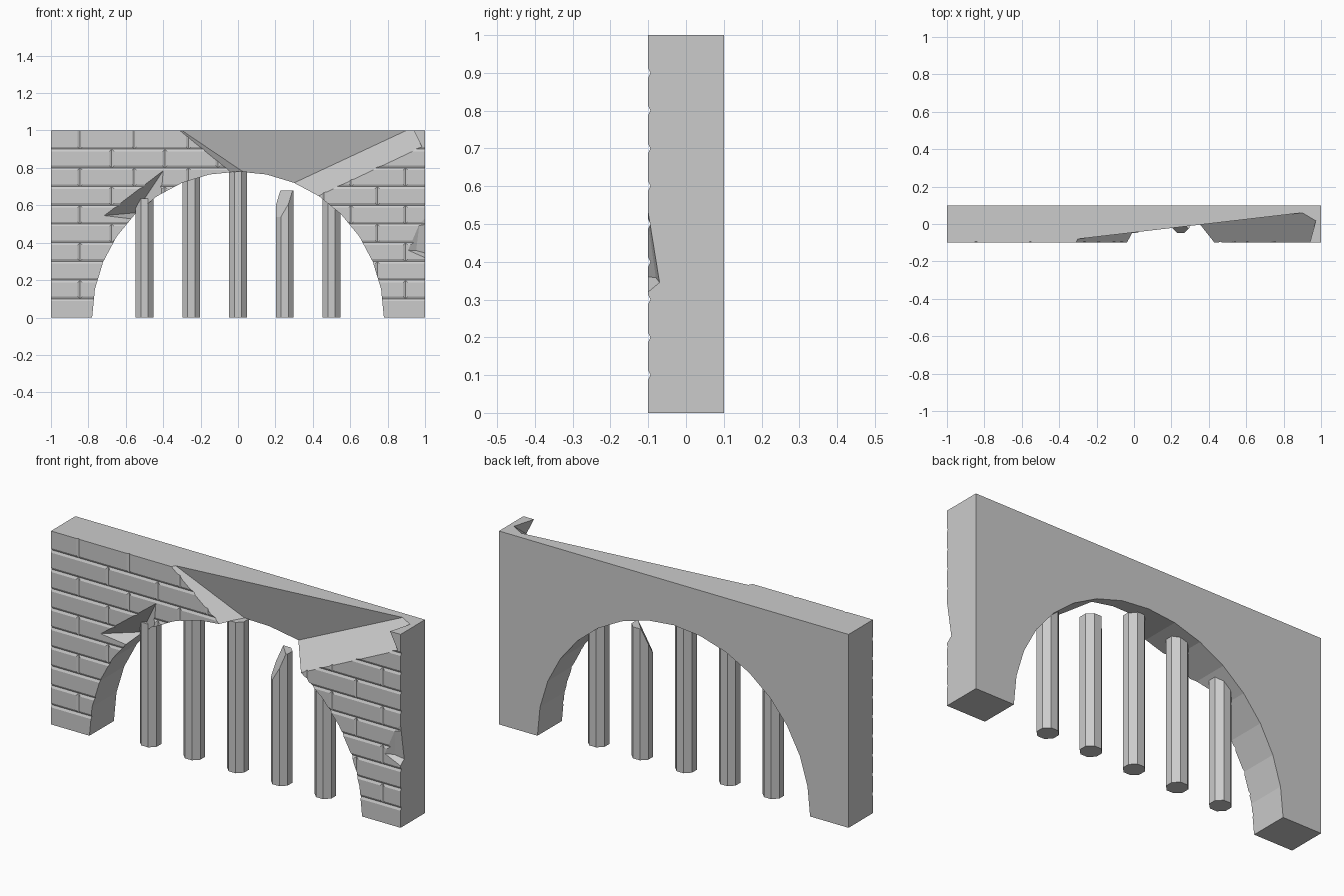
import bpy, bmesh, math
from mathutils import Vector as V

if "Cube" in bpy.data.objects:
    bpy.data.objects.remove(bpy.data.objects["Cube"])

R = 0.78          # arch radius
FRONT = -0.1


def make(name, bm):
    bmesh.ops.recalc_face_normals(bm, faces=bm.faces[:])
    me = bpy.data.meshes.new(name)
    bm.to_mesh(me)
    bm.free()
    ob = bpy.data.objects.new(name, me)
    bpy.context.collection.objects.link(ob)
    return ob


def prism(bm, pts, offset):
    """Extrude a closed polygon along an offset."""
    a = [bm.verts.new(p) for p in pts]
    b = [bm.verts.new(V(p) + V(offset)) for p in pts]
    bm.faces.new(a)
    bm.faces.new(b[::-1])
    n = len(pts)
    for i in range(n):
        j = (i + 1) % n
        bm.faces.new((a[j], a[i], b[i], b[j]))


def slice_off(bm, plane, keep):
    """Cut with the plane through three points, keeping the side of 'keep'."""
    p, q, r = map(V, plane)
    no = (q - p).cross(r - p).normalized()
    if (V(keep) - p).dot(no) > 0:
        no = -no
    cut = bmesh.ops.bisect_plane(bm, geom=bm.verts[:] + bm.edges[:] + bm.faces[:],
                                 plane_co=p, plane_no=no, clear_outer=True)
    edges = [e for e in cut['geom_cut'] if isinstance(e, bmesh.types.BMEdge)]
    if edges:
        bmesh.ops.holes_fill(bm, edges=edges)


def chip(name, planes, keep):
    """Convex cutter bounded by planes, open towards the front."""
    bm = bmesh.new()
    prism(bm, [(-1.5, -0.3, -0.5), (1.5, -0.3, -0.5), (1.5, -0.3, 1.3), (-1.5, -0.3, 1.3)],
          (0, 0.7, 0))
    for pl in planes:
        slice_off(bm, pl, keep)
    return make(name, bm)


# wall with arched opening
bm = bmesh.new()
arc = [(R * math.cos(math.pi * i / 16), FRONT, R * math.sin(math.pi * i / 16)) for i in range(17)]
prism(bm, [(1, FRONT, 0), (1, FRONT, 1), (-1, FRONT, 1), (-1, FRONT, 0)] + arc[::-1], (0, 0.2, 0))
wall = make("arched_wall", bm)

# V grooves for the brick courses and the staggered upright joints
W, D = 0.012, 0.006
Y0, Y1, W2 = FRONT - D, FRONT + D, 2 * W
courses = bmesh.new()
for i in range(1, 10):
    z = i / 10
    prism(courses, [(-1.1, Y0, z - W2), (-1.1, Y0, z + W2), (-1.1, Y1, z)], (2.2, 0, 0))
joints = bmesh.new()
for row in range(10):
    z = 0.9 - row / 10
    x = -0.845 if row % 2 == 0 else -0.675
    while x < 0.97:
        prism(joints, [(x - W2, Y0, z), (x + W2, Y0, z), (x, Y1, z)], (0, 0, 0.1))
        x += 0.29 if row % 2 == 0 else 0.284
cutters = [make("course_grooves", courses), make("joint_grooves", joints)]

# large break across the top
A, B, C = (-0.3, -0.08, 1), (0.9, 0.06, 1), (0.3, 0.065, 0.72)
cutters.append(chip("top_break", [
    (A, B, C),
    (A, (-0.03, -0.1, 0.77), (0.04, 0.02, 0.77)),
    (B, C, (0.43, -0.1, 0.65)),
    ((0.97, 0.01, 1), (0.94, -0.1, 1), (0.98, -0.1, 0.92)),
], (0.3, -0.09, 0.95)))

# chip at the left of the arch
P, Q, S = (-0.715, -0.1, 0.545), (-0.4, -0.1, 0.785), (-0.55, 0.0, 0.56)
cutters.append(chip("left_chip", [
    (P, Q, S), (P, (-0.59, -0.1, 0.53), S), (Q, S, (-0.41, -0.1, 0.66)),
], (-0.55, -0.095, 0.6)))

# small chip on the right edge
T, L, M, E = (0.97, -0.1, 0.5), (0.91, -0.1, 0.36), (0.955, -0.083, 0.38), (1, -0.07, 0.345)
cutters.append(chip("right_chip", [
    (T, L, M), (L, (1, -0.1, 0.32), E), (T, M, E),
], (0.97, -0.099, 0.4)))

for c in cutters:
    c.hide_render = True
    m = wall.modifiers.new(c.name, 'BOOLEAN')
    m.operation, m.solver, m.object = 'DIFFERENCE', 'EXACT', c

# bake the cuts and discard the cutters
dg = bpy.context.evaluated_depsgraph_get()
baked = bpy.data.meshes.new_from_object(wall.evaluated_get(dg))
wall.modifiers.clear()
wall.data = baked
for c in cutters:
    bpy.data.objects.remove(c)

# octagonal bars, the fourth one broken off
for i in range(5):
    x = -0.5 + 0.25 * i
    bm = bmesh.new()
    top = 0.68 if i == 3 else math.sqrt(R * R - max(abs(x) - 0.05, 0) ** 2)
    ring = [(x + 0.052 * math.cos(math.pi * (k + 0.5) / 4),
             0.052 * math.sin(math.pi * (k + 0.5) / 4), 0) for k in range(8)]
    prism(bm, ring, (0, 0, top))
    if i == 3:
        slice_off(bm, ((0.21, -0.045, 0.51), (0.205, 0.03, 0.62), (0.29, -0.03, 0.67)), (0.25, 0, 0))
    make("broken_bar" if i == 3 else f"bar_{i + 1}", bm)
